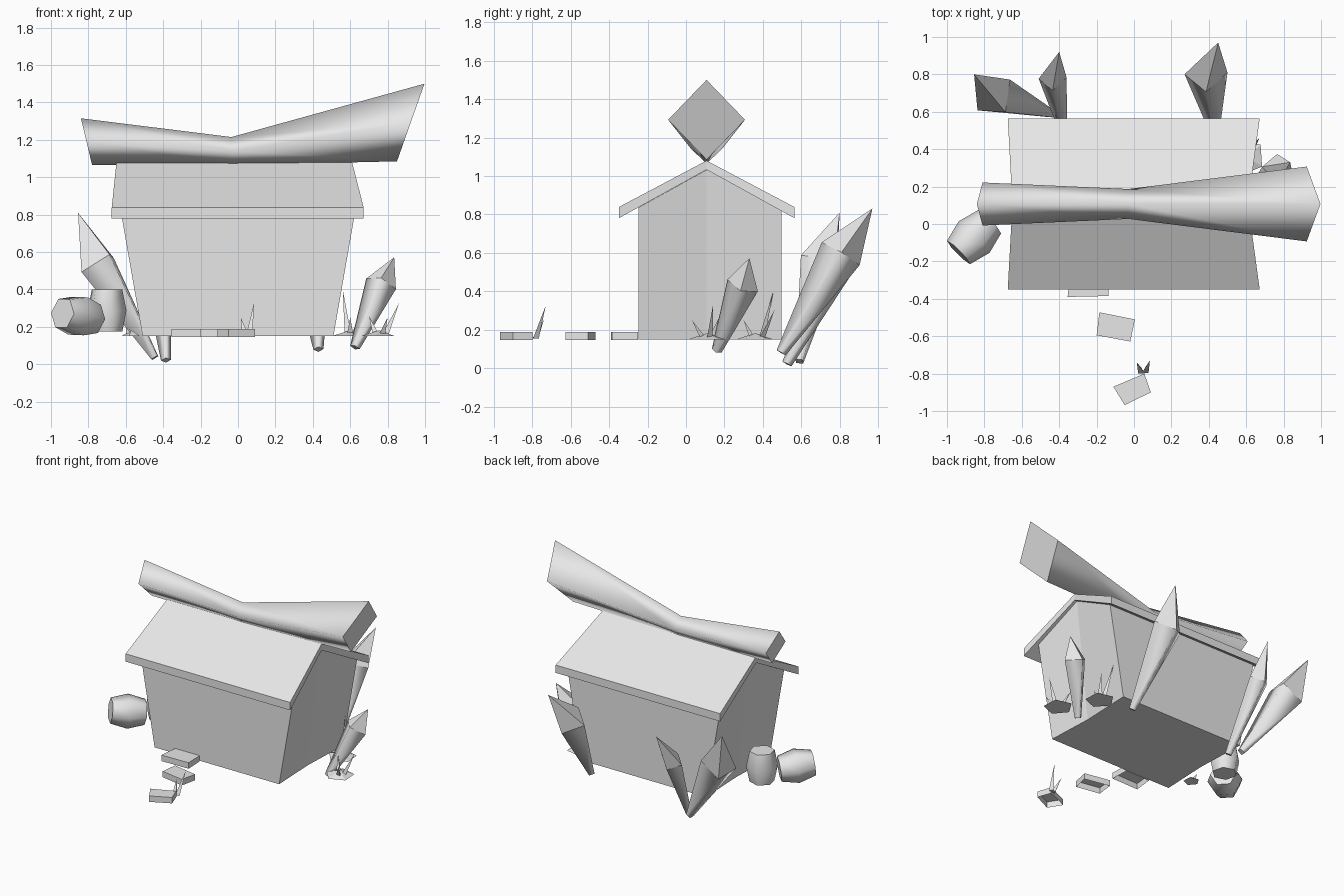
import bpy, bmesh, math, random
from mathutils import Vector

random.seed(4)
if "Cube" in bpy.data.objects:
    bpy.data.objects.remove(bpy.data.objects["Cube"], do_unlink=True)

GREY = (0.8, 0.8, 0.8, 1)
grey = bpy.data.materials.new("plain grey")
grey.use_nodes = True
grey.diffuse_color = GREY
grey.node_tree.nodes["Principled BSDF"].inputs["Base Color"].default_value = GREY


def finish(name, bm):
    bmesh.ops.remove_doubles(bm, verts=bm.verts, dist=0.0005)
    bmesh.ops.recalc_face_normals(bm, faces=bm.faces)
    me = bpy.data.meshes.new(name)
    bm.to_mesh(me)
    bm.free()
    me.materials.append(grey)
    ob = bpy.data.objects.new(name, me)
    bpy.context.collection.objects.link(ob)
    return ob


def loft(name, rings, smooth=(), caps=None, bottom=True):
    """Skin rings of points; smooth lists the segments to shade smoothly."""
    bm = bmesh.new()
    loops = [[bm.verts.new(p) for p in ring] for ring in rings]
    n = len(loops[0])
    for s in range(len(loops) - 1):
        a, b = loops[s], loops[s + 1]
        for i in range(n):
            j = (i + 1) % n
            f = bm.faces.new((a[i], a[j], b[j], b[i]))
            f.smooth = s in smooth
    ends = [loops[0], loops[-1]] if bottom else [loops[-1]]
    for loop in ends:
        for cap in caps or [range(n)]:
            bm.faces.new([loop[i] for i in cap])
    return finish(name, bm)


def ring(center, axis, ref, radius, sides):
    axis = Vector(axis).normalized()
    u = axis.cross(Vector(ref)).normalized()
    v = axis.cross(u)
    r = max(radius, 0.00001)
    return [Vector(center) + r * (u * math.cos(t) + v * math.sin(t))
            for t in (2 * math.pi * k / sides for k in range(sides))]


# House body: walls lean outward, gables fold inward along the middle
MID = 0.107
FLOOR, WALL = 0.15, 0.836


def house_end(side):
    half = [(0.51, -0.247, FLOOR), (0.495, MID, FLOOR), (0.51, 0.497, FLOOR),
            (0.63, 0.497, WALL), (0.59, MID, 1.032), (0.63, -0.247, WALL)]
    return [(side * x, y, z) for x, y, z in half]


loft("house_walls", [house_end(-1), house_end(1)],
     caps=[(0, 1, 4, 5), (1, 2, 3, 4)])


# Roof slab, with a ridge shorter than its eaves
def roof_end(eave_x, ridge_x):
    return [(eave_x, -0.35, 0.78), (eave_x, -0.35, 0.838), (ridge_x, MID, 1.08),
            (eave_x, 0.565, 0.838), (eave_x, 0.565, 0.78), (ridge_x, MID, 1.033)]


loft("roof", [roof_end(-0.675, -0.65), roof_end(0.672, 0.61)],
     caps=[(0, 1, 2, 5), (5, 2, 3, 4)])


# Flared ridge beam with a diamond section
def beam_ring(top, bottom, half):
    mx, mz = (top[0] + bottom[0]) / 2, (top[1] + bottom[1]) / 2
    return [(top[0], MID, top[1]), (mx, MID - half, mz),
            (bottom[0], MID, bottom[1]), (mx, MID + half, mz)]


loft("ridge_beam", [beam_ring((-0.84, 1.315), (-0.78, 1.065), 0.115),
                    beam_ring((-0.035, 1.215), (-0.025, 1.065), 0.08),
                    beam_ring((0.997, 1.5), (0.85, 1.085), 0.2)], smooth=(0, 1))


# Stakes: thin foot, swelling shaft and a pointed head
def stake(name, foot, shoulder, tip, radius, ref=(1, 0, 0)):
    foot, shoulder, tip = Vector(foot), Vector(shoulder), Vector(tip)
    axis = shoulder - foot
    loft(name, [ring(foot, axis, ref, 0.027, 4),
                ring(shoulder, axis, ref, radius, 4),
                ring(tip, axis, ref, 0, 4)], smooth=(0,))


stake("back_stake_right", (-0.385, 0.525, 0.022), (-0.435, 0.78, 0.5), (-0.4, 0.92, 0.73), 0.075)
stake("back_stake_outer", (-0.445, 0.59, 0.035), (-0.75, 0.69, 0.53), (-0.855, 0.8, 0.81),
      0.125, (-0.5, 0.73, -0.45))
stake("back_stake_left", (0.43, 0.495, 0.08), (0.385, 0.805, 0.595), (0.45, 0.97, 0.83), 0.115)
stake("side_stake", (0.625, 0.16, 0.09), (0.765, 0.295, 0.43), (0.835, 0.33, 0.572), 0.085)


# Barrels
def barrel(name, center, axis, length, end_r, mid_r):
    c, a = Vector(center), Vector(axis).normalized()
    rings = [ring(c + a * length * t, a, (0.3, 1, 0.2), r, 6)
             for t, r in ((-0.5, end_r), (0, mid_r), (0.5, end_r))]
    loft(name, rings, smooth=(0, 1))


barrel("standing_barrel", (-0.7, 0.11, 0.287), (0, 0, 1), 0.225, 0.085, 0.108)
barrel("fallen_barrel", (-0.855, -0.07, 0.258), (-0.7, -0.69, 0.12), 0.235, 0.088, 0.118)


# Stepping stones, hollow underneath
def stone(name, corners):
    loft(name, [[(x, y, z) for x, y in corners] for z in (0.145, 0.189)], bottom=False)


stone("stone_near_door", [(-0.355, -0.39), (-0.135, -0.385), (-0.14, -0.25), (-0.34, -0.25)])
stone("stone_middle", [(-0.2, -0.595), (-0.02, -0.628), (0.005, -0.51), (-0.185, -0.472)])
stone("stone_far", [(-0.05, -0.968), (0.09, -0.9), (0.055, -0.8), (-0.11, -0.87)])


# Grass tufts: a shallow mound with thin blades
def blade(name, root, tip, radius):
    root, tip = Vector(root), Vector(tip)
    loft(name, [ring(root, (0, 0, 1), (1, 0, 0), radius, 3),
                ring(tip, (0, 0, 1), (1, 0, 0), 0, 3)])


def tuft(name, x, y, size, tips):
    if size:
        loft(name + "_mound", [ring((x, y, 0.15), (0, 0, 1), (1, 0.4, 0), size, 5),
                               ring((x, y, 0.182), (0, 0, 1), (1, 0.4, 0), 0, 5)])
    for k, tip in enumerate(tips):
        root = (x + (tip[0] - x) * 0.3, y + (tip[1] - y) * 0.3, 0.155)
        blade(f"{name}_blade_{k + 1}", root, tip, 0.02)


tuft("outer_tuft", 0.755, 0.11, 0.1, [(0.86, 0.14, 0.325), (0.8, 0.03, 0.25), (0.7, 0.17, 0.26)])
tuft("wall_tuft", 0.6, 0.36, 0.1, [(0.56, 0.455, 0.4), (0.67, 0.46, 0.3), (0.6, 0.3, 0.25)])
tuft("left_tuft", -0.57, -0.08, 0.055, [(-0.6, -0.1, 0.2), (-0.58, -0.03, 0.19)])
tuft("stone_tuft", 0.05, -0.81, 0, [(0.085, -0.73, 0.325), (0.015, -0.74, 0.25)])
